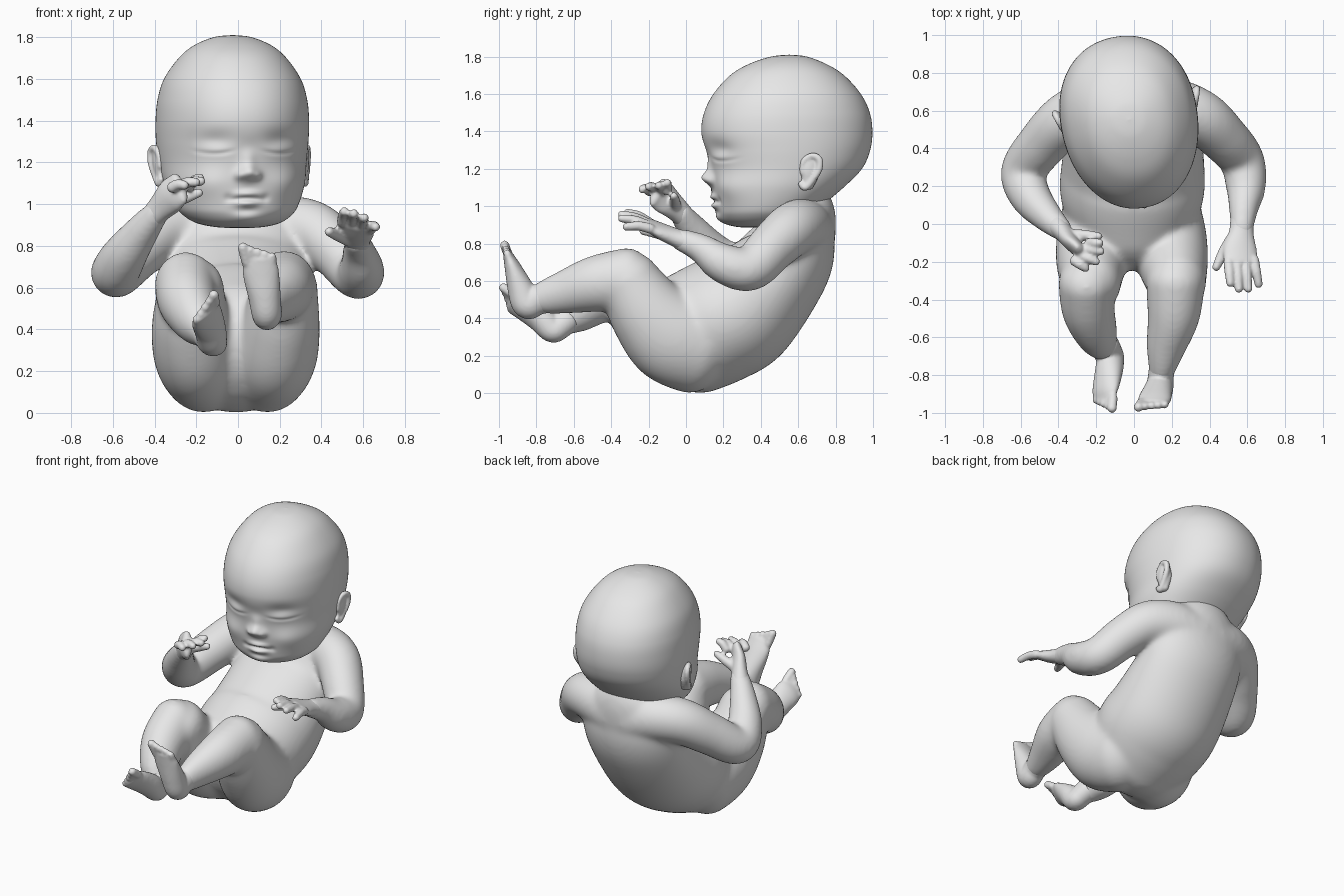
import bpy, bmesh, math
from mathutils import Vector, Matrix

skin = bpy.data.materials.new("plain grey")
skin.diffuse_color = (0.8, 0.8, 0.8, 1)


def spline(pts, n):
    """Catmull-Rom interpolation of equal-length tuples."""
    p = [pts[0]] + list(pts) + [pts[-1]]
    out = []
    for i in range(1, len(p) - 2):
        for k in range(n):
            t = k / n
            out.append([0.5 * (2 * b + (c - a) * t + (2 * a - 5 * b + 4 * c - d) * t * t
                        + (3 * b - a - 3 * c + d) * t ** 3)
                        for a, b, c, d in zip(p[i - 1], p[i], p[i + 1], p[i + 2])])
    return out + [list(pts[-1])]


def skin_rings(bm, rings):
    rows = [[bm.verts.new(v) for v in r] for r in rings]
    n = len(rows[0])
    for a, b in zip(rows, rows[1:]):
        for i in range(n):
            bm.faces.new((a[i], a[(i + 1) % n], b[(i + 1) % n], b[i]))
    bm.faces.new(rows[0][::-1])
    bm.faces.new(rows[-1])


def loft(bm, pts, side=(1, 0, 0), cap=0.9, n=48):
    """Round-ended limb through (x, y, z, half width, half depth)."""
    pts = [p if len(p) == 5 else (*p, p[3]) for p in pts]
    s = spline(pts, 8)
    pos = [Vector(q[:3]) for q in s]
    rings = []

    def ring(c, t, w, d):
        sx = Vector(side)
        sx = (sx - t * sx.dot(t)).normalized()
        up = t.cross(sx)
        rings.append([c + sx * w * math.cos(2 * math.pi * i / n)
                      + up * d * math.sin(2 * math.pi * i / n) for i in range(n)])

    last = len(s) - 1
    steps = [0.05, 0.15, 0.3, 0.45, 0.6, 0.75, 0.9]
    for i, q in enumerate(s):
        t = (pos[min(i + 1, last)] - pos[max(i - 1, 0)]).normalized()
        h = min(q[3], q[4]) * cap
        if i == 0:
            for f in steps:
                a = f * math.pi / 2
                ring(pos[i] - t * h * math.cos(a), t, q[3] * math.sin(a), q[4] * math.sin(a))
        ring(pos[i], t, q[3], q[4])
        if i == last:
            for f in steps[::-1]:
                a = f * math.pi / 2
                ring(pos[i] + t * h * math.cos(a), t, q[3] * math.sin(a), q[4] * math.sin(a))
    skin_rings(bm, rings)


def finish(name, bm, voxel=0, smooth=0):
    bmesh.ops.recalc_face_normals(bm, faces=bm.faces)
    me = bpy.data.meshes.new(name)
    bm.to_mesh(me)
    bm.free()
    me.materials.append(skin)
    for p in me.polygons:
        p.use_smooth = True
    ob = bpy.data.objects.new(name, me)
    bpy.context.collection.objects.link(ob)
    if voxel:
        m = ob.modifiers.new("fuse", 'REMESH')
        m.mode, m.voxel_size, m.use_smooth_shade = 'VOXEL', voxel, True
        m = ob.modifiers.new("soften", 'SMOOTH')
        m.factor, m.iterations = 0.5, smooth
    return ob


# Torso, thighs, shins and arms fused into one soft body
bm = bmesh.new()
loft(bm, [(-.01, .03, .32, .35, .33), (-.01, .17, .385, .382, .337), (-.005, .31, .465, .378, .325),
          (0, .53, .69, .352, .252), (0, .605, .86, .33, .2), (0, .63, .96, .26, .17),
          (0, .62, 1.04, .19, .145)], cap=.8, n=96)
for s in (-1, 1):
    loft(bm, [(s * .15 - .012, .05, .268, .22, .272), (s * .19 - .012, -.08, .31, .208, .255),
              (s * .215 - .01, -.2, .43, .188, .213), (s * .225, -.31, .6, .157, .17)])
loft(bm, [(.22, -.31, .61, .155, .168), (.21, -.48, .585, .14, .152), (.17, -.65, .54, .105, .117),
          (.148, -.77, .508, .072, .088), (.142, -.81, .495, .062, .065)])
loft(bm, [(-.25, -.31, .61, .15, .168), (-.24, -.46, .53, .14, .152), (-.19, -.6, .43, .108, .117),
          (-.15, -.665, .375, .068, .075)])
loft(bm, [(.06, .65, .86, .15), (.22, .62, .89, .15), (.36, .56, .87, .144), (.47, .46, .78, .132),
          (.57, .34, .665, .119), (.592, .2, .695, .107), (.58, .08, .775, .079), (.57, -.03, .822, .061)],
     side=(0, 0, 1))
loft(bm, [(-.06, .65, .86, .15), (-.22, .62, .89, .15), (-.36, .55, .87, .144), (-.48, .43, .775, .132),
          (-.585, .28, .67, .12), (-.55, .15, .745, .11), (-.46, .04, .872, .083),
          (-.385, -.03, .965, .061)], side=(0, 0, 1))
loft(bm, [(0, -.13, .47, .07), (0, -.19, .43, .055)])
finish("body", bm, .014, 22)


# Feet: sole plus five toes fanned across the side axis
def foot(name, pts, side, ball, tip, big):
    bm = bmesh.new()
    loft(bm, pts, side)
    side, ball, tip = Vector(side).normalized(), Vector(ball), Vector(tip)
    for i in range(5):
        off = side * big * (.062 - .031 * i)
        r = .026 if i == 0 else .021
        end = ball + (tip - ball) * (1 - .13 * i) + off * 1.08
        loft(bm, [(*(ball + off), r), (*end, r)], side, n=12)
    finish(name, bm, .008, 8)


foot("left_foot", [(.15, -.75, .512, .07, .085), (.143, -.8, .498, .068, .08),
                   (.138, -.85, .478, .072, .08), (.127, -.885, .56, .078, .07),
                   (.11, -.925, .67, .087, .045), (.105, -.95, .735, .078, .028)],
     (1, 0, -.05), (.103, -.945, .72), (.09, -.97, .79), -1)
foot("right_foot", [(-.155, -.645, .39, .075, .08), (-.135, -.685, .358, .07, .078),
                    (-.125, -.715, .345, .07, .076), (-.133, -.78, .4, .078, .068),
                    (-.15, -.875, .46, .085, .045), (-.152, -.925, .485, .076, .028)],
     (.62, -.1, .72), (-.152, -.915, .48), (-.16, -.97, .515), 1)


# Hands: flat palm, four fingers and a thumb
def hand(name, palm, side, roots, tips, thumb):
    bm = bmesh.new()
    loft(bm, palm, side)
    a, b = Vector(roots[0]), Vector(roots[1])
    for i, t in enumerate(tips):
        root, t = a.lerp(b, i / 3), Vector(t)
        mid = root.lerp(t, .5) + Vector((0, 0, .01))
        loft(bm, [(*root, .028), (*mid, .026), (*t, .022)], side, n=12)
    loft(bm, thumb, side, n=12)
    finish(name, bm, .008, 6)


hand("left_hand", [(.572, .02, .805, .062, .06), (.568, -.05, .83, .067, .049),
                   (.562, -.13, .865, .09, .041), (.565, -.2, .9, .09, .031)], (1, 0, -.25),
     ((.5, -.2, .915), (.635, -.19, .88)),
     [(.51, -.315, .965), (.555, -.345, .955), (.605, -.345, .935), (.66, -.32, .89)],
     [(.53, -.07, .835, .038), (.475, -.15, .855, .031), (.435, -.23, .868, .022)])
hand("right_hand", [(-.415, 0, .93, .06, .06), (-.37, -.05, .985, .069, .049),
                    (-.32, -.11, 1.04, .088, .041), (-.28, -.15, 1.075, .085, .032)], (.7, -.75, 0),
     ((-.235, -.1, 1.085), (-.315, -.195, 1.08)),
     [(-.18, -.1, 1.125), (-.175, -.145, 1.11), (-.2, -.2, 1.105), (-.255, -.235, 1.09)],
     [(-.34, -.06, 1.0, .036), (-.255, -.06, 1.03, .029), (-.185, -.065, 1.055, .021)])

# Head: egg-shaped rings (height, front, back, half width) with facial relief
YAW = Matrix.Translation((-.025, .55, 0)) @ Matrix.Rotation(math.radians(10), 4, 'Z')
PROFILE = [(.885, .36, .37, .005), (.89, .27, .46, .11), (.91, .205, .58, .2), (.95, .165, .66, .262),
           (1.0, .15, .72, .297), (1.1, .135, .84, .335), (1.2, .125, .94, .350),
           (1.3, .1, .985, .36), (1.4, .08, .997, .362), (1.5, .095, .983, .353),
           (1.6, .145, .935, .323), (1.7, .235, .845, .255), (1.76, .335, .75, .185),
           (1.8, .455, .645, .09), (1.81, .55, .555, .005)]
# Relief bumps: u, z, spread u, spread z, height (mirrored by |u|)
RELIEF = [(0, 1.15, .042, .036, .052), (0, 1.215, .035, .05, .014), (.045, 1.138, .022, .022, .02),
          (.16, 1.3, .085, .05, -.018), (.16, 1.262, .065, .032, .011), (0, 1.27, .06, .045, -.009),
          (0, 1.05, .055, .015, .018), (0, 1.003, .05, .016, .02), (0, .967, .06, .016, -.006),
          (0, .93, .07, .03, .015), (.2, 1.1, .09, .07, .02), (.09, 1.03, .02, .02, -.008)]


def relief(u, z):
    u = abs(u)
    h = sum(a * math.exp(-((u - cu) / su) ** 2 - ((z - cz) / sz) ** 2)
            for cu, cz, su, sz, a in RELIEF)
    lid = 1.243 + 1.6 * (u - .16) ** 2
    h -= .007 * math.exp(-((z - lid) / .01) ** 2 - ((u - .16) / .085) ** 4)
    mouth = 1.027 - .8 * u * u
    return h - .011 * math.exp(-((z - mouth) / .009) ** 2 - (u / .075) ** 4)


def power(v, e):
    return math.copysign(abs(v) ** e, v)


bm = bmesh.new()
rings = []
N = 200
for z, yf, yb, w in spline(PROFILE, 12):
    row = []
    for i in range(N):
        a = 2 * math.pi * i / N
        c = math.cos(a)
        x = w * power(math.sin(a), .94) * (1 - .05 * c)
        y = (yf + yb) / 2 - .55 - (yb - yf) / 2 * power(c, .94)
        k = min(1, max(0, c / .5))
        row.append(YAW @ Vector((x, y - relief(x, z) * k * k * (3 - 2 * k), z)))
    rings.append(row)
skin_rings(bm, rings)
finish("head", bm)

# Ears: curled rim around a shallow bowl
RIM = [(-.035, .0, .014), (-.035, .06, .016), (.005, .09, .017), (.045, .07, .018),
       (.05, .015, .018), (.02, -.045, .018), (-.01, -.08, .02), (-.035, -.06, .016)]
for s, name in ((1, "left_ear"), (-1, "right_ear")):
    bm = bmesh.new()
    loft(bm, [(s * (.352 + .3 * (a + .035) + .07 * b), .045 + a + .12 * b, 1.18 + b, r) for a, b, r in RIM],
         side=(1, 0, 0), n=16)
    loft(bm, [(s * .34, .045, 1.11, .025, .03), (s * .348, .055, 1.18, .03, .052),
              (s * .35, .06, 1.24, .028, .042)])
    bm.transform(YAW)
    finish(name, bm, .008, 5)
